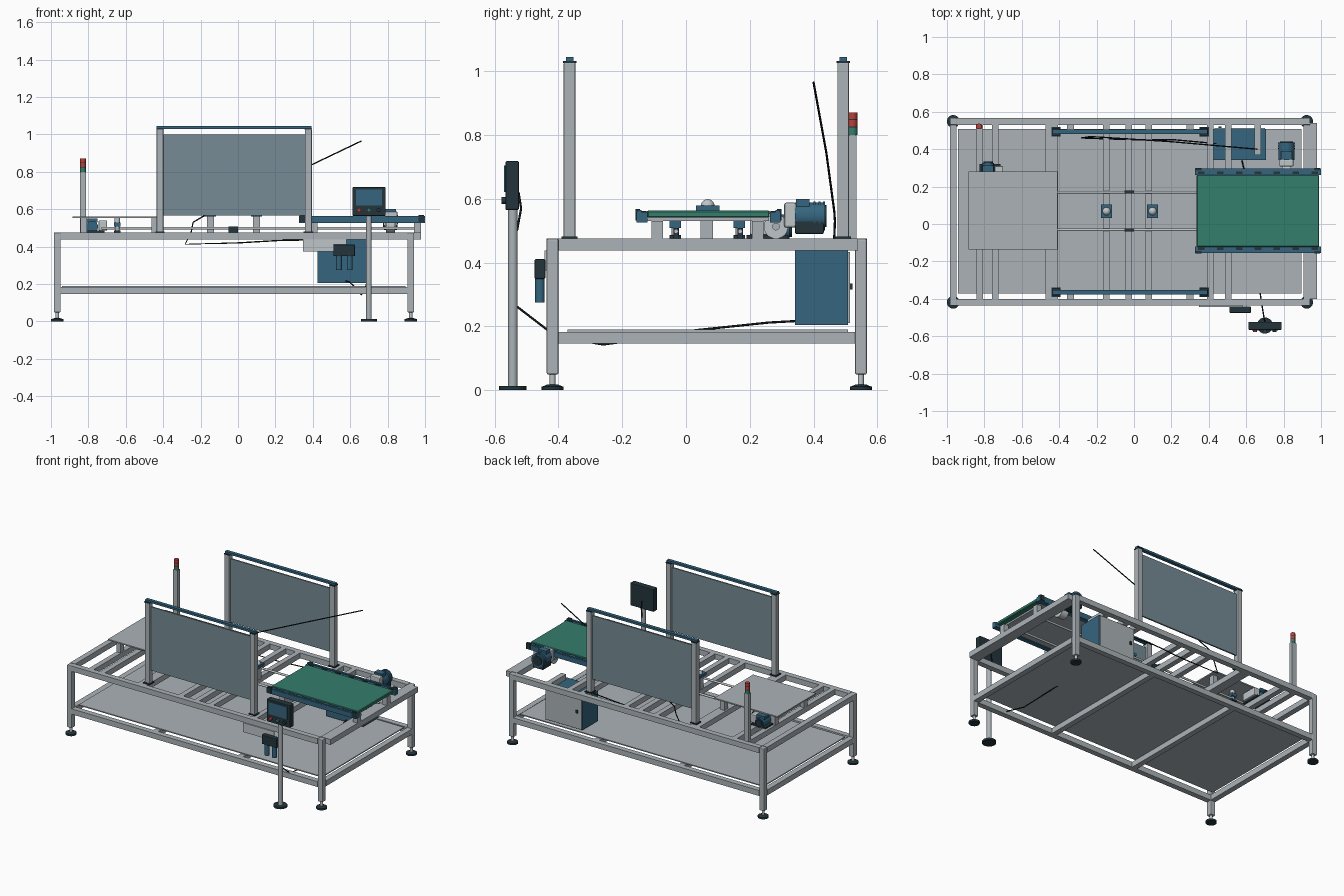
import bpy, math
from mathutils import Vector


def material(name, rgb):
    m = bpy.data.materials.new(name)
    m.diffuse_color = (*rgb, 1)
    return m


GREY = material("frame grey", (0.41, 0.45, 0.475))
LIGHT = material("light metal", (0.52, 0.56, 0.58))
BLUE = material("machine blue", (0.035, 0.13, 0.21))
DARK = material("dark slate", (0.017, 0.035, 0.045))
GREEN = material("belt green", (0.035, 0.21, 0.15))
RED = material("signal red", (0.50, 0.05, 0.04))
GLASS = material("guard panel", (0.18, 0.26, 0.305))
BLACK = material("cable black", (0.008, 0.01, 0.012))


def box(name, x, y, z, mat, bevel=0):
    """Box from (min, max) ranges."""
    bpy.ops.mesh.primitive_cube_add(size=1, location=[(a + b) / 2 for a, b in (x, y, z)])
    o = bpy.context.object
    o.name = name
    o.scale = [b - a for a, b in (x, y, z)]
    bpy.ops.object.transform_apply(location=False, rotation=False, scale=True)
    o.data.materials.append(mat)
    if bevel:
        m = o.modifiers.new("bevel", 'BEVEL')
        m.width, m.segments = bevel, 2
    return o


def rod(name, p, q, r, mat, sides=20, r2=None):
    """Cylinder or cone between two points."""
    p, q = Vector(p), Vector(q)
    bpy.ops.mesh.primitive_cone_add(vertices=sides, radius1=r, radius2=r if r2 is None else r2,
                                    depth=(q - p).length, location=(p + q) / 2)
    o = bpy.context.object
    o.name = name
    o.rotation_euler = (q - p).to_track_quat('Z', 'Y').to_euler()
    o.data.materials.append(mat)
    bpy.ops.object.shade_smooth_by_angle()
    return o


def cable(name, pts, r=0.0035):
    c = bpy.data.curves.new(name, 'CURVE')
    c.dimensions, c.bevel_depth, c.bevel_resolution = '3D', r, 2
    s = c.splines.new('POLY')
    s.points.add(len(pts) - 1)
    for sp, p in zip(s.points, pts):
        sp.co = (*p, 1)
    o = bpy.data.objects.new(name, c)
    bpy.context.collection.objects.link(o)
    c.materials.append(BLACK)


def span(c, w):
    return (c - w / 2, c + w / 2)


X0, X1, Y0, Y1, W = -0.985, 0.942, -0.437, 0.567, 0.037
TOP = (0.438, 0.475)
LOW = (0.146, 0.183)

# Main frame: legs, levelling feet, upper and lower beams
for x in (X0 + W / 2, X1 - W / 2):
    for y in (Y0 + W / 2, Y1 - W / 2):
        box("leg", span(x, W), span(y, W), (0.049, 0.475), GREY, 0.005)
        rod("foot_stem", (x, y, 0.012), (x, y, 0.05), 0.009, LIGHT)
        rod("foot_pad", (x, y, 0), (x, y, 0.012), 0.034, DARK, 24)
        rod("foot_collar", (x, y, 0.012), (x, y, 0.018), 0.03, DARK, 24, 0.016)
for z in (TOP, LOW):
    for y in (Y0, Y1 - W):
        box("long_beam", (X0 + W, X1 - W), (y, y + W), z, GREY)
    for x in (X0, X1 - W):
        box("end_beam", (x, x + W), (Y0 + W, Y1 - W), z, GREY)
for x in (-0.825, -0.741, -0.455, -0.425, -0.149, -0.028, 0.08, 0.408, 0.503):
    box("top_cross_beam", span(x, 0.035), (Y0 + W, Y1 - W), TOP, GREY)
for x in (-0.34, 0.30):
    box("lower_cross_beam", span(x, W), (Y0 + W, Y1 - W), LOW, GREY)
box("shelf", (-0.94, 0.895), (-0.372, 0.508), (0.183, 0.190), GREY)
box("outer_end_beam", (0.942, 0.978), (-0.40, 0.54), TOP, GREY)
box("cabinet_hanger", (0.645, 0.68), (0.37, 0.53), TOP, GREY)

# Guard screens on both long sides
for y in (-0.365, 0.493):
    for x in (-0.417, 0.376):
        box("guard_post", span(x, W), span(y, W), (0.475, 1.028), GREY, 0.004)
        box("guard_post_base", span(x, 0.05), span(y, 0.05), (0.475, 0.482), DARK)
        box("guard_post_cap", span(x, 0.04), span(y, 0.042), (1.026, 1.032), DARK)
    box("guard_panel", (-0.40, 0.358), span(y, 0.01), (0.567, 1.0), GLASS)
    box("guard_top_rail", (-0.436, 0.394), span(y, 0.024), (1.03, 1.044), BLUE)

# Belt conveyor: looped belt with round ends, side rails, bed and supports
belt = box("conveyor_belt", (0.335, 0.99), (-0.122, 0.262), (0.541, 0.563), GREEN)
belt.modifiers.new("bevel", 'BEVEL').width = 0.004
box("conveyor_bed", (0.37, 0.955), (-0.12, 0.26), (0.530, 0.541), GREY)
for y, out in ((-0.138, -1), (0.28, 1)):
    box("conveyor_rail", (0.325, 1.0), span(y, 0.034), (0.526, 0.558), BLUE)
    box("rail_lip", (0.325, 1.0), span(y + out * 0.008, 0.014), (0.558, 0.565), BLUE)
    for i in range(7):
        box("rail_clamp", span(0.36 + i * 0.101, 0.035), span(y - out * 0.006, 0.014),
            (0.557, 0.562), DARK)
    for x in (0.345, 0.98):
        box("roller_bearing", span(x, 0.03), span(y + out * 0.013, 0.014), (0.532, 0.568), DARK)
for y in (-0.09, 0.225):
    box("conveyor_support", (0.942, 0.978), span(y, 0.037), (0.475, 0.53), GREY)
    box("conveyor_inner_support", span(0.408, 0.035), span(y, 0.037), (0.475, 0.53), GREY)
    for x in (-0.445, -0.825):
        box("table_support", span(x, 0.033), span(y, 0.037), (0.475, 0.555), GREY)

# Conveyor drive: wheel, gearbox and motor
rod("drive_wheel", (0.79, 0.282, 0.513), (0.84, 0.282, 0.513), 0.038, LIGHT, 28)
rod("drive_hub", (0.785, 0.282, 0.513), (0.845, 0.282, 0.513), 0.012, GREY)
box("gearbox", span(0.815, 0.075), (0.308, 0.346), (0.51, 0.588), LIGHT, 0.006)
rod("drive_motor", (0.815, 0.342, 0.546), (0.815, 0.432, 0.546), 0.043, BLUE, 28)
box("motor_terminal_box", span(0.815, 0.078), (0.342, 0.432), (0.49, 0.536), DARK, 0.004)
box("motor_top_box", span(0.815, 0.06), (0.345, 0.388), (0.57, 0.60), BLUE)
for y in (0.40, 0.415, 0.43):
    rod("motor_fin", (0.815, y, 0.546), (0.815, y + 0.006, 0.546), 0.046, BLUE, 28)
rod("motor_fan_cover", (0.815, 0.432, 0.546), (0.815, 0.441, 0.546), 0.034, DARK, 24)

# Infeed table with its posts and motor
box("table_plate", (-0.885, -0.41), (-0.137, 0.28), (0.553, 0.561), GREY)
for y in (-0.034, 0.167):
    rod("table_post", (-0.645, y, 0.475), (-0.645, y, 0.51), 0.012, GREY)
    box("table_post_clamp", span(-0.645, 0.036), span(y, 0.036), (0.508, 0.53), BLUE)
    rod("table_post_top", (-0.645, y, 0.53), (-0.645, y, 0.553), 0.015, LIGHT)
    box("table_post_base", span(-0.645, 0.036), span(y, 0.036), (0.475, 0.487), DARK)
    # guide rods along the bed with a middle clamp
    rod("guide_rod", (-0.73, y + 0.003, 0.498), (0.95, y + 0.003, 0.498), 0.007, LIGHT, 16)
    box("guide_rod_clamp", span(-0.025, 0.052), span(y + 0.003, 0.016), (0.475, 0.508), DARK)
rod("table_motor", (-0.78, 0.20, 0.506), (-0.78, 0.325, 0.506), 0.032, BLUE, 24)
rod("table_motor_cover", (-0.78, 0.325, 0.506), (-0.78, 0.333, 0.506), 0.025, DARK, 24)
box("table_motor_base", span(-0.77, 0.11), (0.19, 0.32), (0.475, 0.486), DARK)
box("table_motor_terminal", span(-0.78, 0.06), (0.265, 0.312), (0.53, 0.551), BLUE)
box("table_gearbox", (-0.745, -0.70), (0.20, 0.31), (0.486, 0.54), LIGHT, 0.005)

# Ball transfer stands between the table and the conveyor
for x in (-0.147, 0.099):
    box("ball_stand", span(x, 0.036), span(0.065, 0.04), (0.475, 0.562), GREY)
    box("ball_block", span(x, 0.058), span(0.068, 0.074), (0.56, 0.579), BLUE)
    bpy.ops.mesh.primitive_uv_sphere_add(segments=20, ring_count=10, radius=0.022,
                                         location=(x, 0.068, 0.577))
    ball = bpy.context.object
    ball.name = "transfer_ball"
    ball.data.materials.append(LIGHT)
    bpy.ops.object.shade_smooth()

# Electrical cabinet with a pale rear door and a handle
box("cabinet", (0.425, 0.705), (0.342, 0.508), (0.205, 0.438), BLUE)
box("cabinet_door", (0.43, 0.70), (0.508, 0.514), (0.21, 0.433), GREY)
box("cabinet_handle", span(0.46, 0.014), (0.514, 0.522), (0.315, 0.335), DARK)

# Air preparation unit hung on the front beam
box("air_unit_plate", (0.348, 0.58), (-0.443, -0.436), (0.375, 0.438), LIGHT)
box("air_unit_head", (0.51, 0.625), (-0.475, -0.441), (0.349, 0.411), DARK, 0.004)
for x in (0.54, 0.597):
    rod("air_unit_bowl", (x, -0.458, 0.35), (x, -0.458, 0.275), 0.015, BLUE)

# Operator stand with screen and push buttons
rod("stand_base", (0.70, -0.543, 0), (0.70, -0.543, 0.013), 0.043, DARK, 28)
rod("stand_pole", (0.70, -0.543, 0.013), (0.70, -0.543, 0.57), 0.015, GREY)
box("control_box", (0.612, 0.789), (-0.566, -0.524), (0.565, 0.718), DARK, 0.004)
box("control_screen", (0.631, 0.77), (-0.570, -0.565), (0.621, 0.705), BLUE)
for x, m in ((0.647, RED), (0.70, GREEN), (0.752, DARK)):
    rod("push_button", (x, -0.566, 0.595), (x, -0.578, 0.595), 0.011, m, 16)

# Signal tower
box("signal_pole", span(-0.829, 0.034), span(0.522, 0.026), (0.475, 0.80), GREY)
for z0, z1, m in ((0.80, 0.823, GREEN), (0.823, 0.827, DARK), (0.827, 0.847, RED),
                  (0.847, 0.851, DARK), (0.851, 0.87, RED)):
    rod("signal_lamp", (-0.829, 0.522, z0), (-0.829, 0.522, z1), 0.015, m)

# Loose cables
cable("stand_cable", [(0.70, -0.525, 0.62), (0.70, -0.517, 0.57), (0.70, -0.53, 0.50)])
cable("cabinet_cable", [(0.70, -0.53, 0.262), (0.68, -0.41, 0.17), (0.66, -0.26, 0.143),
                        (0.64, -0.10, 0.165), (0.62, 0.03, 0.188), (0.595, 0.26, 0.212),
                        (0.575, 0.35, 0.217)])
cable("sensor_cable", [(0.66, 0.40, 0.965), (0.20, 0.44, 0.745), (-0.19, 0.465, 0.56),
                       (-0.24, 0.467, 0.53), (-0.25, 0.465, 0.48), (-0.282, 0.46, 0.413),
                       (0.0, 0.45, 0.42), (0.22, 0.45, 0.433), (0.44, 0.43, 0.437)])
